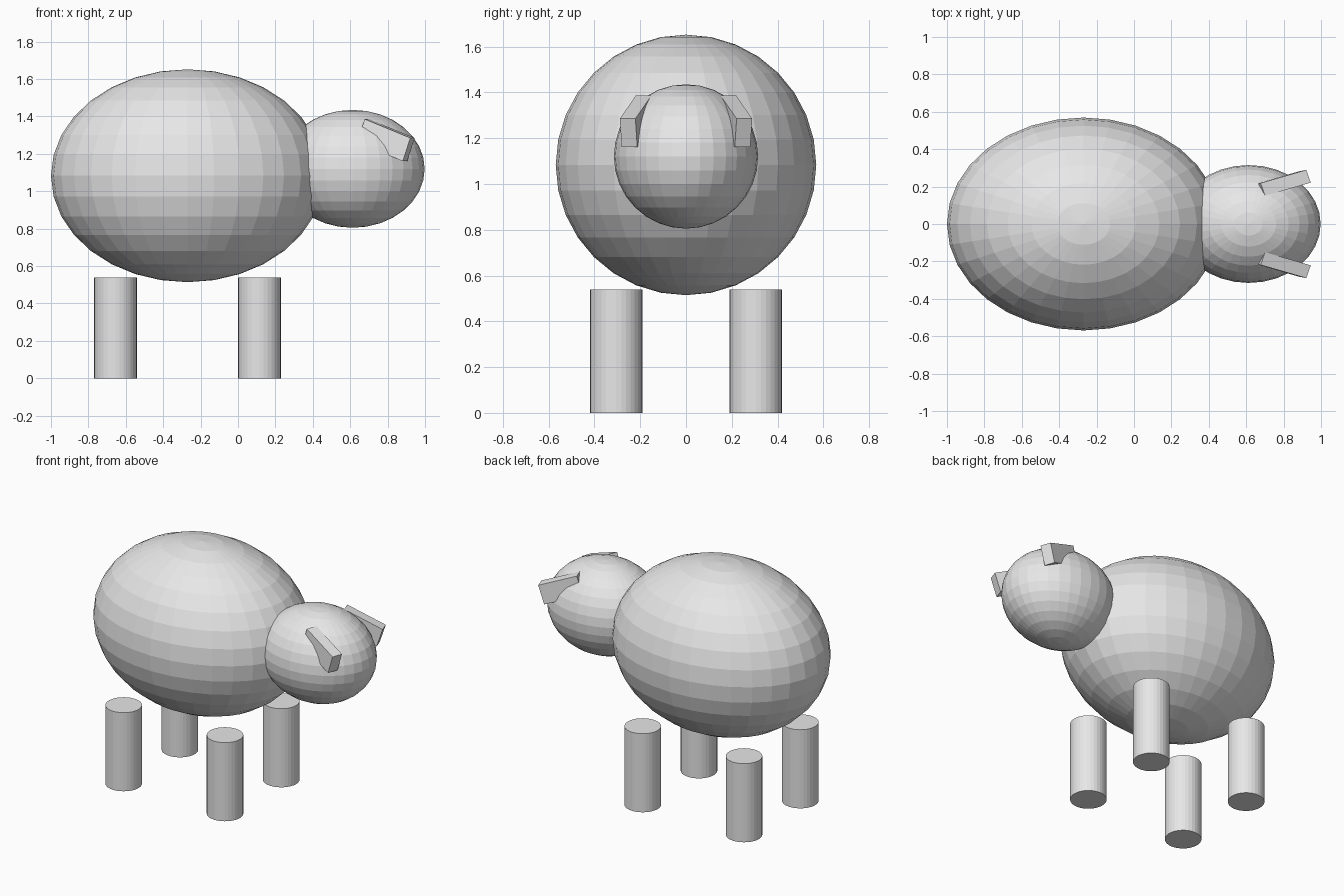
import bpy
import bmesh
from mathutils import Vector

cube = bpy.data.objects.get("Cube")
if cube:
    bpy.data.objects.remove(cube, do_unlink=True)

# One plain grey for the whole animal
grey = bpy.data.materials.new("light_grey")
grey.use_nodes = True
grey.diffuse_color = (0.8, 0.8, 0.8, 1)
grey.node_tree.nodes["Principled BSDF"].inputs["Base Color"].default_value = (0.8, 0.8, 0.8, 1)


def ellipsoid(name, location, radii):
    bpy.ops.mesh.primitive_uv_sphere_add(segments=32, ring_count=16, radius=1, location=location)
    obj = bpy.context.object
    obj.name = name
    obj.scale = radii
    bpy.ops.object.transform_apply(location=False, rotation=False, scale=True)
    obj.data.materials.append(grey)


def slanted_block(name, corner, length, width, depth, side):
    # Box spanned by three edge vectors, mirrored across y by side
    bm = bmesh.new()
    bmesh.ops.create_cube(bm, size=1)
    for v in bm.verts:
        a, b, c = v.co + Vector((0.5, 0.5, 0.5))
        v.co = Vector(corner) + a * Vector(length) + b * Vector(width) + c * Vector(depth)
        v.co.y *= side
    bmesh.ops.recalc_face_normals(bm, faces=bm.faces)
    mesh = bpy.data.meshes.new(name)
    bm.to_mesh(mesh)
    bm.free()
    mesh.materials.append(grey)
    bpy.context.collection.objects.link(bpy.data.objects.new(name, mesh))


# Body and head
ellipsoid("body", (-0.27, 0, 1.083), (0.73, 0.569, 0.569))
ellipsoid("head", (0.613, 0, 1.12), (0.385, 0.315, 0.315))

# Legs and ears, one set per side
for side, label in ((1, "left"), (-1, "right")):
    for end, x in (("front", 0.115), ("back", -0.655)):
        bpy.ops.mesh.primitive_cylinder_add(vertices=32, radius=0.114, depth=0.54,
                                            location=(x, side * 0.305, 0.27))
        leg = bpy.context.object
        leg.name = f"{end}_{label}_leg"
        leg.data.materials.append(grey)
    slanted_block(f"{label}_ear", (0.677, 0.219, 1.386), (0.244, 0.07, -0.101),
                  (0.024, -0.068, 0), (-0.04, -0.008, -0.124), side)
